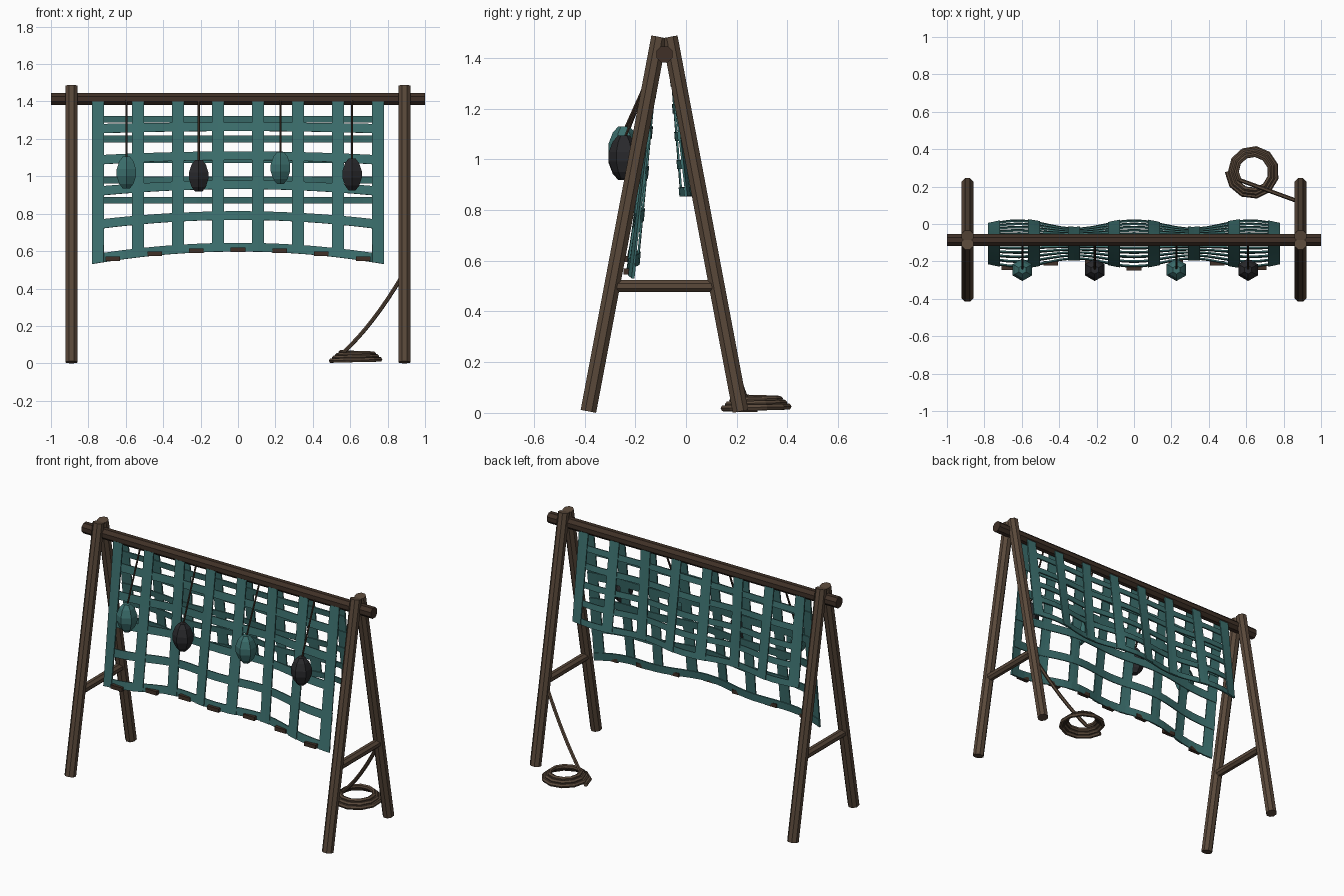
import bpy, bmesh, math
from mathutils import Vector

if "Cube" in bpy.data.objects:
    bpy.data.objects.remove(bpy.data.objects["Cube"])


def mat(name, col):
    m = bpy.data.materials.new(name)
    m.diffuse_color = (*col, 1)
    m.use_nodes = True
    m.node_tree.nodes["Principled BSDF"].inputs["Base Color"].default_value = m.diffuse_color
    return m


WOOD = mat("wood", (0.10, 0.065, 0.042))
DARK = mat("dark_wood", (0.05, 0.03, 0.02))
TEAL = mat("teal_webbing", (0.045, 0.16, 0.155))
COAL = mat("charcoal", (0.022, 0.022, 0.025))


def finish(name, bm, m):
    bmesh.ops.recalc_face_normals(bm, faces=bm.faces)
    me = bpy.data.meshes.new(name)
    bm.to_mesh(me)
    bm.free()
    me.materials.append(m)
    ob = bpy.data.objects.new(name, me)
    bpy.context.collection.objects.link(ob)
    return ob


def pole(name, a, b, r, m, sides=8):
    """Faceted rod from a to b; r is the distance to its flats."""
    a, b = Vector(a), Vector(b)
    d = b - a
    bm = bmesh.new()
    rad = r / math.cos(math.pi / sides)
    bmesh.ops.create_cone(bm, cap_ends=True, segments=sides, radius1=rad,
                          radius2=rad, depth=d.length)
    up = d.normalized()
    side = Vector((1, 0, 0)) if abs(up.x) < 0.5 else Vector((0, 1, 0))
    fwd = up.cross(side).normalized()
    side = fwd.cross(up)
    c, s = math.cos(math.pi / sides), math.sin(math.pi / sides)
    for v in bm.verts:
        x, y, z = v.co
        v.co = (a + b) / 2 + side * (x * c - y * s) + fwd * (x * s + y * c) + up * z
    return finish(name, bm, m)


def rope(name, pts, r, m, res=1):
    cu = bpy.data.curves.new(name, 'CURVE')
    cu.dimensions = '3D'
    cu.bevel_depth = r
    cu.bevel_resolution = res
    cu.use_fill_caps = True
    sp = cu.splines.new('POLY')
    sp.points.add(len(pts) - 1)
    for p, co in zip(sp.points, pts):
        p.co = (*co, 1)
    sp.use_smooth = False
    cu.materials.append(m)
    ob = bpy.data.objects.new(name, cu)
    bpy.context.collection.objects.link(ob)
    return ob


# A-frames at both ends, with crossbars
RY = -0.085
for x, side in ((-0.89, "left"), (0.89, "right")):
    pole(f"{side}_front_leg", (x, RY - 0.3, 0.006), (x, RY - 0.021, 1.483), 0.031, WOOD)
    pole(f"{side}_back_leg", (x, RY + 0.3, 0.006), (x, RY + 0.021, 1.483), 0.031, WOOD)
    pole(f"{side}_crossbar", (x, RY - 0.195, 0.5), (x, RY + 0.195, 0.5), 0.024, WOOD)

# Ridge beam
pole("ridge_beam", (-1, RY, 1.414), (1, RY, 1.414), 0.032, DARK)

# Draped webbing: each strip is sampled on a wavy hanging sheet
HALF = 0.78
TOP = 1.4


def sheet(y0, yb, zb, amp, drape):
    def p(x, z):
        t = (TOP - z) / (TOP - zb)
        y = y0 + (yb - y0) * t + amp * t * math.cos(2 * math.pi * x / 0.62)
        return Vector((x, y, z - drape * (x / HALF) ** 2 * t))
    return p


def strips(bm, p, x0, x1, z0, z1, nx, nz):
    g = [[bm.verts.new(p(x0 + (x1 - x0) * i / nx, z0 + (z1 - z0) * j / nz))
          for i in range(nx + 1)] for j in range(nz + 1)]
    for j in range(nz):
        for i in range(nx):
            bm.faces.new((g[j][i], g[j][i + 1], g[j + 1][i + 1], g[j + 1][i]))


def net(name, p, zb, rows, h, out):
    for part in ("vertical", "horizontal"):
        bm = bmesh.new()
        if part == "vertical":
            for k in range(8):
                x = -0.749 + 0.214 * k
                strips(bm, p, x - 0.032, x + 0.032, zb, TOP, 2, 10)
        else:
            for z in rows:
                strips(bm, lambda x, zz: p(x, zz) + Vector((0, -out * 0.004, 0)),
                       -HALF, HALF, z - h / 2, z + h / 2, 28, 1)
        ob = finish(f"{name}_{part}_straps", bm, TEAL)
        s = ob.modifiers.new("thickness", 'SOLIDIFY')
        s.thickness = 0.008
        s.offset = 0


front = sheet(-0.112, -0.212, 0.6, -0.022, 0.067)
back = sheet(-0.062, 0.003, 0.855, 0.022, 0.0)
net("front_net", front, 0.598, [0.621, 0.79, 0.955, 1.11, 1.265], 0.046, -1)
net("back_net", back, 0.855, [0.872, 0.98, 1.09, 1.2, 1.305], 0.036, 1)

# Small clips along the front hem
for k in range(7):
    c = front((k - 3) * 0.223, 0.607)
    bm = bmesh.new()
    bmesh.ops.create_cube(bm, size=1)
    for v in bm.verts:
        v.co = c + Vector((v.co.x * 0.078, v.co.y * 0.024 - 0.004, v.co.z * 0.024))
    finish(f"hem_clip_{k + 1}", bm, DARK)

# Hanging floats: six-sided lathed bodies on thin cords
PROFILE = [(0.022, -0.085), (0.044, -0.06), (0.06, -0.018),
           (0.06, 0.018), (0.044, 0.06), (0.022, 0.085)]
for k, (x, z, m) in enumerate([(-0.597, 1.02, TEAL), (-0.21, 1.003, COAL),
                               (0.227, 1.045, TEAL), (0.61, 1.01, COAL)]):
    bm = bmesh.new()
    rings = [[bm.verts.new((x + r * math.sin(i * math.pi / 3),
                            -0.245 - r * math.cos(i * math.pi / 3), z + h))
              for i in range(6)] for r, h in PROFILE]
    for a, b in zip(rings, rings[1:]):
        for i in range(6):
            j = (i + 1) % 6
            bm.faces.new((a[i], a[j], b[j], b[i]))
    bm.faces.new(rings[0])
    bm.faces.new(rings[-1])
    finish(f"hanging_float_{k + 1}", bm, m)
    pole(f"float_cord_{k + 1}", (x, -0.113, 1.405), (x, -0.243, z + 0.07), 0.005, DARK, 6)

# Coiled rope on the ground with its tail tied to the back leg
CX, CY, TURN = 0.635, 0.28, 11
coil = []
for i in range(3 * TURN + 2):
    f = i / (3 * TURN + 1)
    a = math.pi + 2 * math.pi * i / TURN
    r = 0.137 - 0.052 * f
    coil.append((CX + r * math.cos(a), CY + r * math.sin(a), 0.014 + 0.045 * f))
rope("rope_coil", coil, 0.013, WOOD)
tail = []
for i in range(9):
    f = i / 8
    tail.append((0.565 + 0.315 * f, 0.235 - 0.115 * f, 0.06 + 0.29 * f + 0.12 * f * f))
rope("rope_tail", tail, 0.011, WOOD)
